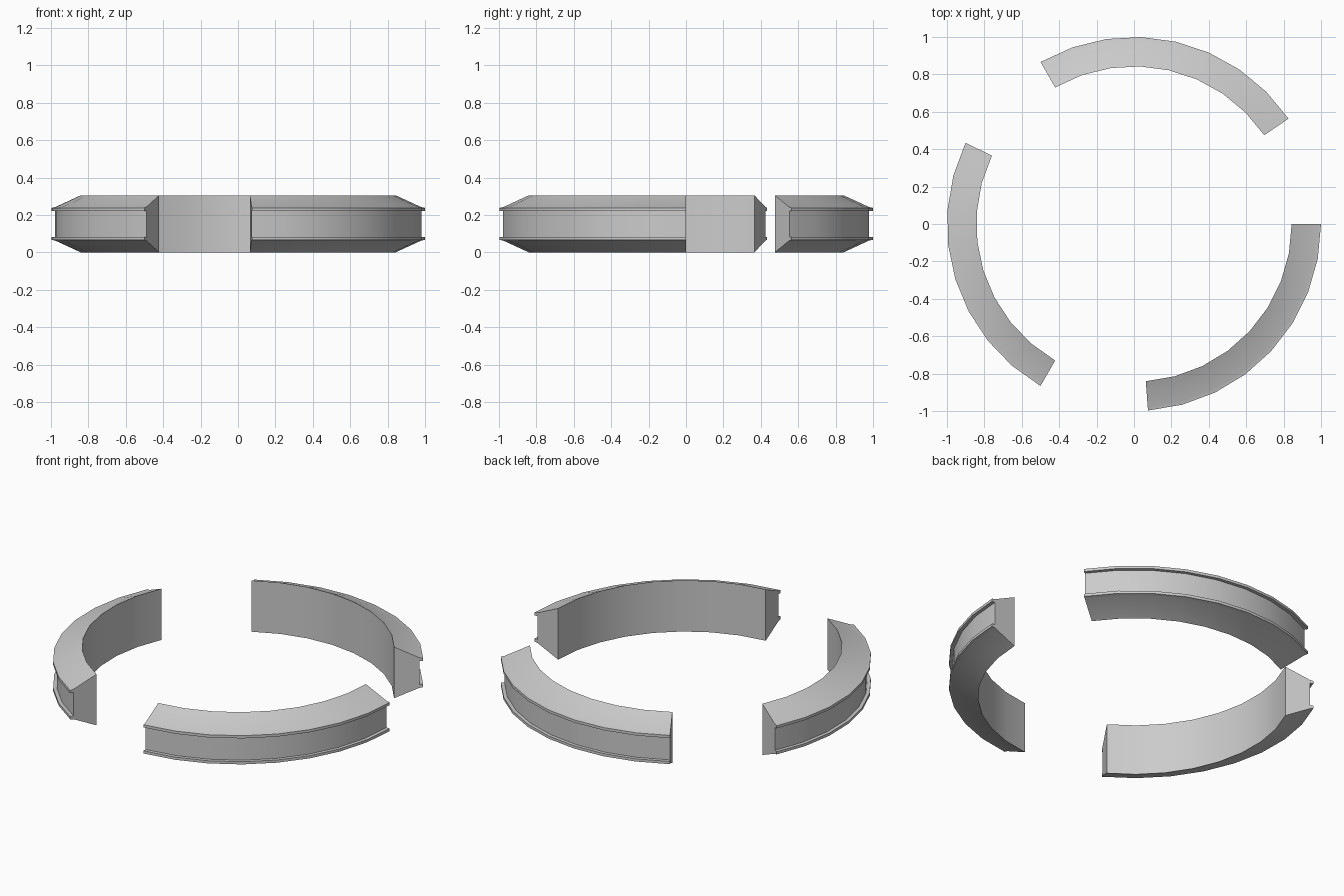
import bpy, bmesh
from math import radians, cos, sin, pi

cube = bpy.data.objects.get("Cube")
if cube:
    bpy.data.objects.remove(cube)

grey = bpy.data.materials.new("plain grey")
grey.use_nodes = True
colour = (0.6, 0.6, 0.6, 1)
grey.diffuse_color = colour
grey.node_tree.nodes["Principled BSDF"].inputs["Base Color"].default_value = colour

# Upper half of the cross-section (radius, height), mirrored for the lower half
HEIGHT = 0.305
upper = [(0.843, HEIGHT), (0.98, 0.242), (1.0, 0.238), (1.0, 0.222), (0.98, 0.222)]
profile = upper + [(r, HEIGHT - z) for r, z in reversed(upper)]

STEPS = 8
SWEEP = 2 * pi * 5 / 21


def arc_segment(name, start):
    """Sweep the cross-section along an arc and close both ends."""
    bm = bmesh.new()
    rings = []
    for i in range(STEPS + 1):
        a = start + SWEEP * i / STEPS
        rings.append([bm.verts.new((r * cos(a), r * sin(a), z)) for r, z in profile])
    n = len(profile)
    for a, b in zip(rings, rings[1:]):
        for j in range(n):
            k = (j + 1) % n
            bm.faces.new((a[j], a[k], b[k], b[j]))
    bm.faces.new(rings[0])
    bm.faces.new(rings[-1])
    bmesh.ops.recalc_face_normals(bm, faces=bm.faces)
    mesh = bpy.data.meshes.new(name)
    bm.to_mesh(mesh)
    bm.free()
    mesh.materials.append(grey)
    obj = bpy.data.objects.new(name, mesh)
    bpy.context.collection.objects.link(obj)
    return obj


# Three equal segments spaced evenly round the ring
names = ("front_left_segment", "back_segment", "right_segment")
for i, name in enumerate(names):
    obj = arc_segment(name, radians(120 * i) - SWEEP)
    bpy.ops.object.select_all(action="DESELECT")
    obj.select_set(True)
    bpy.context.view_layer.objects.active = obj
    bpy.ops.object.shade_smooth_by_angle(angle=radians(20))
